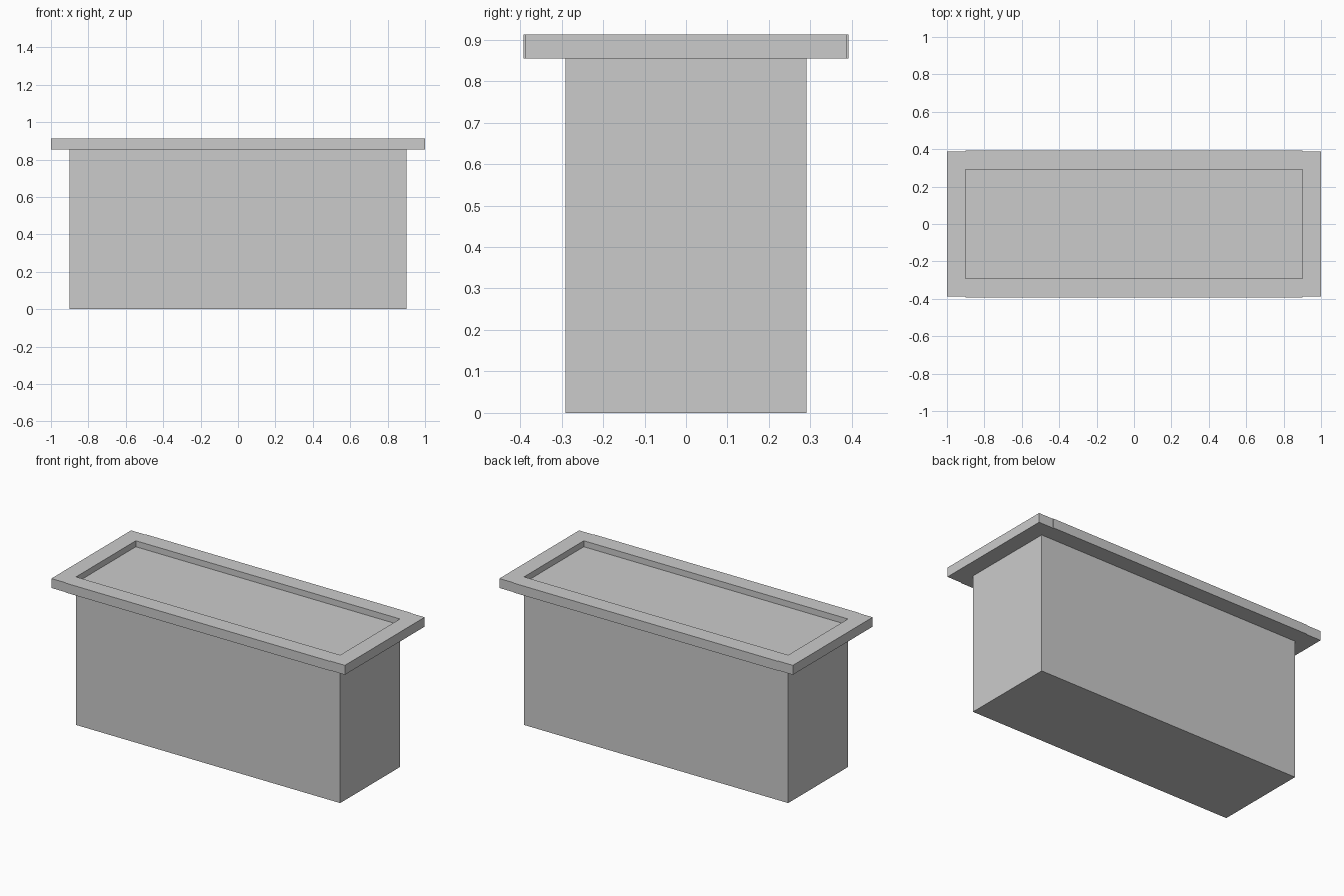
import bpy, bmesh
from mathutils import Vector

if "Cube" in bpy.data.objects:
    bpy.data.objects.remove(bpy.data.objects["Cube"])


def box(name, lo, hi):
    """Axis-aligned box between two corners."""
    lo, hi = Vector(lo), Vector(hi)
    bm = bmesh.new()
    bmesh.ops.create_cube(bm, size=1)
    bmesh.ops.scale(bm, vec=hi - lo, verts=bm.verts)
    bmesh.ops.translate(bm, vec=(lo + hi) / 2, verts=bm.verts)
    mesh = bpy.data.meshes.new(name)
    bm.to_mesh(mesh)
    bm.free()
    obj = bpy.data.objects.new(name, mesh)
    bpy.context.collection.objects.link(obj)
    return obj


BODY_X, BODY_Y = 0.90, 0.291
RIM_Z0, RIM_Z1, FILL_Z = 0.854, 0.912, 0.875

# Trough body, filled to just below the rim
box("planter_body", (-BODY_X, -BODY_Y, 0), (BODY_X, BODY_Y, FILL_Z))

# Rim boards: long ones stand slightly proud of the end ones
for side, s in (("front", -1), ("back", 1)):
    y0, y1 = sorted((s * BODY_Y, s * 0.392))
    box(side + "_rim", (-BODY_X, y0, RIM_Z0), (BODY_X, y1, RIM_Z1))
for side, s in (("left", -1), ("right", 1)):
    x0, x1 = sorted((s * BODY_X, s * 1.0))
    box(side + "_rim", (x0, -0.388, RIM_Z0), (x1, 0.388, RIM_Z1))
